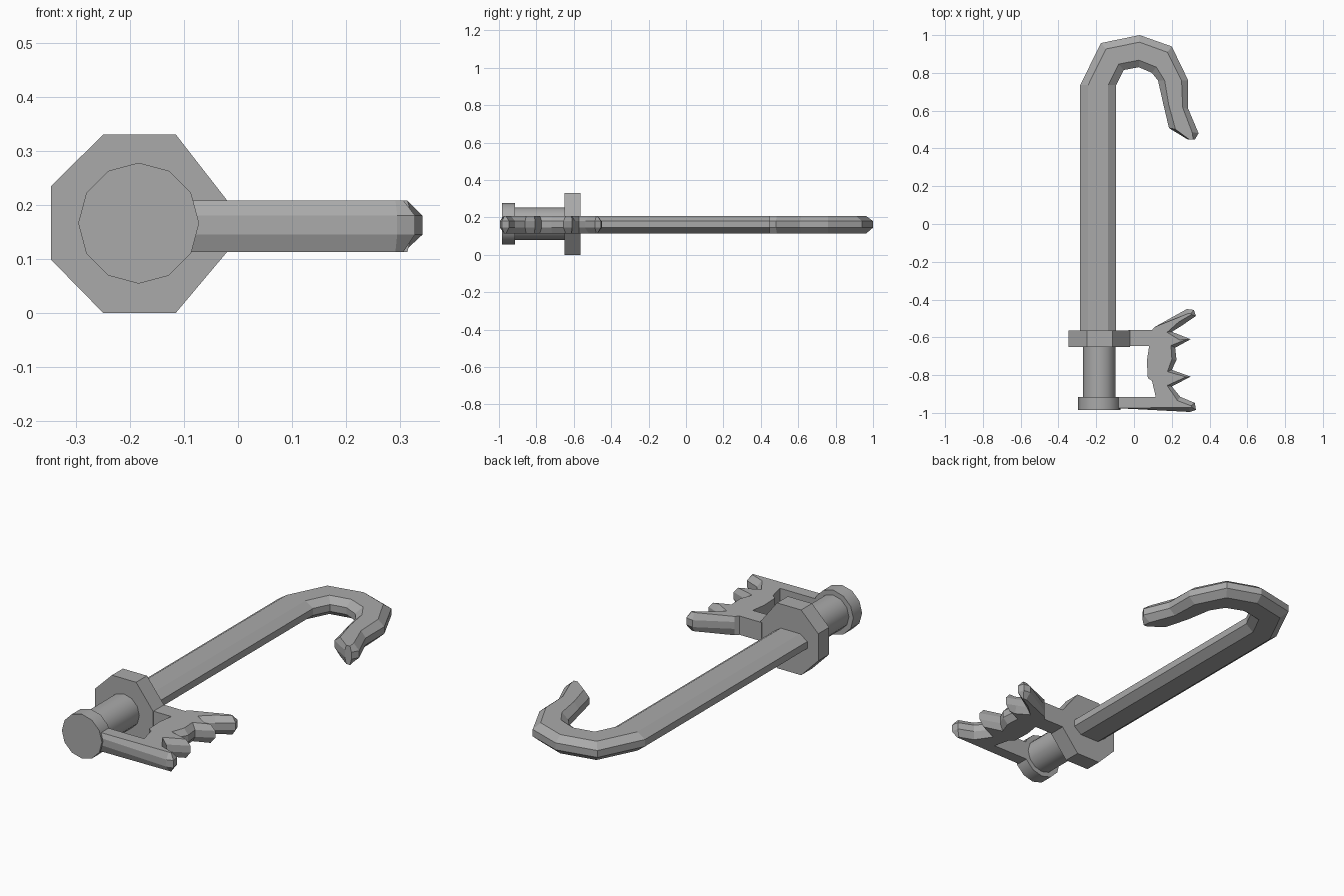
import bpy, bmesh, math
from mathutils import Vector

cube = bpy.data.objects.get("Cube")
if cube:
    bpy.data.objects.remove(cube, do_unlink=True)

metal = bpy.data.materials.new("grey_metal")
metal.use_nodes = True
grey = (0.4, 0.4, 0.4, 1)
metal.diffuse_color = grey
metal.node_tree.nodes["Principled BSDF"].inputs["Base Color"].default_value = grey

# shared plate thickness levels: bevel starts and ends
LEVELS = (0.113, 0.145, 0.18, 0.208)
AXIS_X, AXIS_Z = -0.184, 0.166


def loft(name, rings, smooth=False):
    """Skin a list of equal closed rings and cap both ends."""
    bm = bmesh.new()
    loops = [[bm.verts.new(p) for p in ring] for ring in rings]
    n = len(loops[0])
    for a, b in zip(loops, loops[1:]):
        for i in range(n):
            j = (i + 1) % n
            bm.faces.new((a[i], a[j], b[j], b[i]))
    bm.faces.new(loops[0][::-1])
    bm.faces.new(loops[-1])
    bmesh.ops.recalc_face_normals(bm, faces=bm.faces)
    mesh = bpy.data.meshes.new(name)
    bm.to_mesh(mesh)
    bm.free()
    obj = bpy.data.objects.new(name, mesh)
    bpy.context.collection.objects.link(obj)
    mesh.materials.append(metal)
    if smooth:
        bpy.ops.object.select_all(action='DESELECT')
        obj.select_set(True)
        bpy.context.view_layer.objects.active = obj
        bpy.ops.object.shade_smooth_by_angle(angle=math.radians(35))
    return obj


def along_y(name, profile, y0, y1, smooth=False):
    return loft(name, [[(x, y, z) for x, z in profile] for y in (y0, y1)], smooth)


def round_profile(radius, sides):
    return [(AXIS_X + radius * math.sin(math.tau * i / sides),
             AXIS_Z + radius * math.cos(math.tau * i / sides)) for i in range(sides)]


# hooked shaft: pairs of outer and inner edge points
stations = [
    ((-0.285, -0.6), (-0.095, -0.6)),
    ((-0.285, 0.735), (-0.095, 0.735)),
    ((-0.175, 0.958), (-0.055, 0.815)),
    ((0.03, 1.0), (0.025, 0.83)),
    ((0.2, 0.94), (0.095, 0.8)),
    ((0.287, 0.76), (0.127, 0.76)),
    ((0.287, 0.61), (0.154, 0.64)),
    ((0.342, 0.48), (0.185, 0.508)),
    ((0.322, 0.447), (0.285, 0.447)),
]
rings = []
for outer, inner in stations:
    a, b = Vector(outer), Vector(inner)
    c, d = a.lerp(b, 0.22), b.lerp(a, 0.22)
    z0, z1, z2, z3 = LEVELS
    ring = ((a, z1), (a, z2), (c, z3), (d, z3), (b, z2), (b, z1), (d, z0), (c, z0))
    rings.append([(p.x, p.y, z) for p, z in ring])
loft("hooked_shaft", rings)

# collar, barrel and end cap
collar = [(-0.25, 0.33), (-0.115, 0.33), (-0.02, 0.208), (-0.02, 0.113),
          (-0.115, 0), (-0.25, 0), (-0.346, 0.098), (-0.346, 0.235)]
along_y("collar", collar, -0.65, -0.563)
along_y("barrel", round_profile(0.087, 12), -0.93, -0.63, True)
along_y("end_cap", round_profile(0.112, 12), -0.985, -0.915, True)

# toothed bit: flat inner edge, bevelled tooth edge
back_edge = [(-0.09, -0.975), (-0.09, -0.915), (0.115, -0.915), (0.095, -0.83),
             (0.073, -0.815), (0.068, -0.725), (0.08, -0.647), (-0.03, -0.647),
             (-0.03, -0.562), (0.095, -0.562), (0.11, -0.545)]
tooth_edge = [(0.28, -0.45), (0.317, -0.455), (0.328, -0.487), (0.25, -0.54),
              (0.2, -0.571), (0.25, -0.59), (0.3, -0.61), (0.218, -0.655),
              (0.225, -0.72), (0.2, -0.772), (0.3, -0.808), (0.2, -0.86),
              (0.245, -0.915), (0.322, -0.947), (0.328, -0.984), (0.295, -0.995)]
outline = [Vector(p) for p in back_edge + tooth_edge]
inset = []
for i, p in enumerate(outline):
    before, after = outline[i - 1], outline[(i + 1) % len(outline)]
    u, v = (p - before).normalized(), (after - p).normalized()
    inward = Vector((u.y + v.y, -u.x - v.x)).normalized()
    inset.append(p + inward * 0.025 if i >= len(back_edge) else p)
loft("toothed_bit", [[(p.x, p.y, z) for p in shape]
                     for shape, z in zip((inset, outline, outline, inset), LEVELS)])
